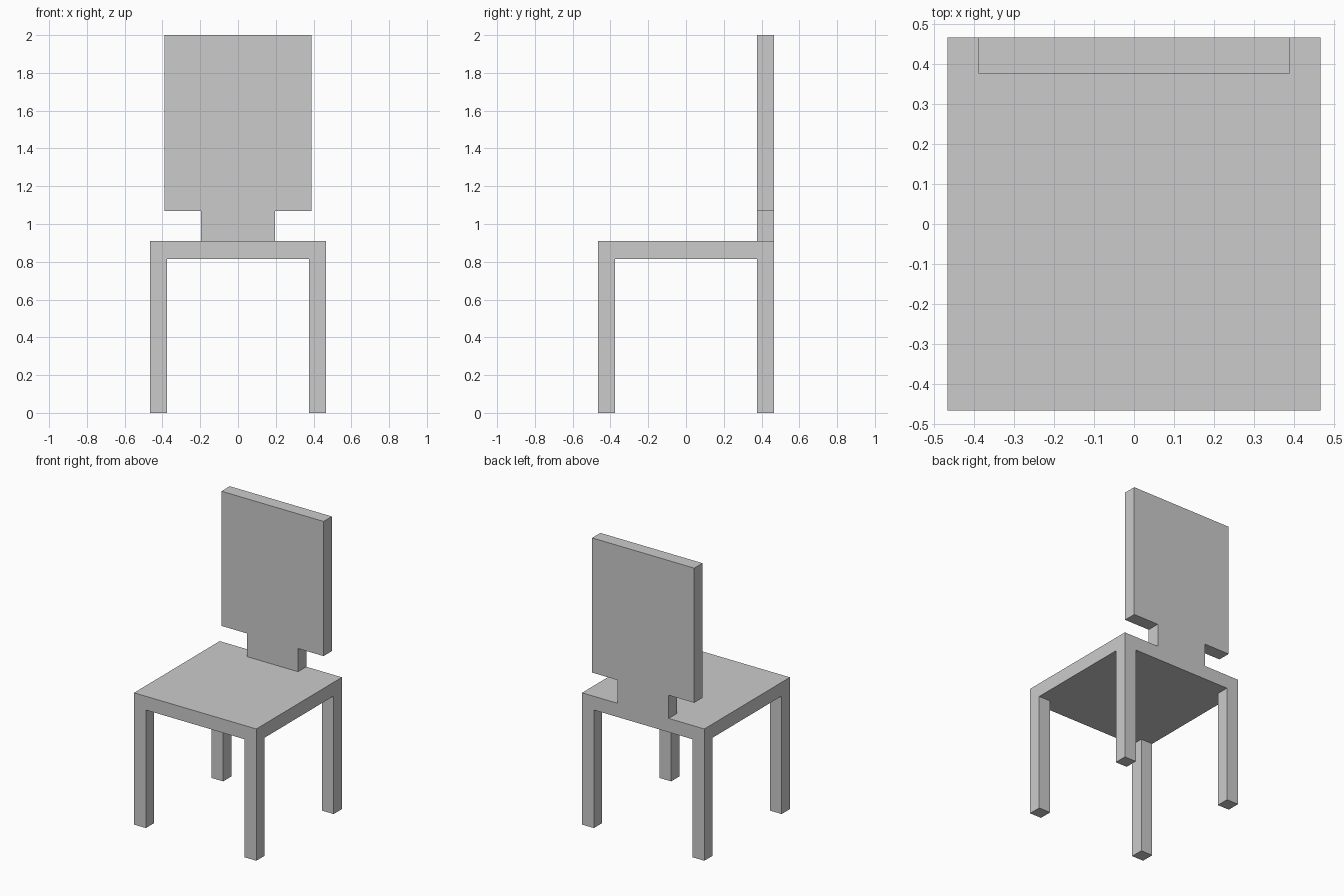
import bpy, bmesh

if "Cube" in bpy.data.objects:
    bpy.data.objects.remove(bpy.data.objects["Cube"])

HALF = 0.467        # half width of the seat
INNER = 0.377       # inner side of legs and front of backrest
SEAT_BOTTOM, SEAT_TOP, TOP = 0.815, 0.91, 2.0


def finish(bm, name):
    bmesh.ops.recalc_face_normals(bm, faces=bm.faces)
    mesh = bpy.data.meshes.new(name)
    bm.to_mesh(mesh)
    bm.free()
    obj = bpy.data.objects.new(name, mesh)
    bpy.context.collection.objects.link(obj)
    return obj


def extrude(bm, faces, offset):
    new = bmesh.ops.extrude_face_region(bm, geom=faces, use_keep_orig=False)
    verts = [g for g in new["geom"] if isinstance(g, bmesh.types.BMVert)]
    bmesh.ops.translate(bm, verts=verts, vec=offset)
    bmesh.ops.delete(bm, geom=[f for f in faces if f.is_valid], context="FACES")


# Seat with legs: slab whose underside corners are extruded to the floor
bm = bmesh.new()
bmesh.ops.create_cube(bm, size=1)
for v in bm.verts:
    v.co.x *= 2 * HALF
    v.co.y *= 2 * HALF
    v.co.z = SEAT_TOP if v.co.z > 0 else SEAT_BOTTOM
for axis in ((1, 0, 0), (0, 1, 0)):
    for s in (-INNER, INNER):
        bmesh.ops.bisect_plane(bm, geom=bm.verts[:] + bm.edges[:] + bm.faces[:],
                               plane_co=[a * s for a in axis], plane_no=axis)
bm.normal_update()
corners = []
for f in bm.faces:
    c = f.calc_center_median()
    if f.normal.z < -0.5 and abs(c.x) > INNER and abs(c.y) > INNER:
        corners.append(f)
extrude(bm, corners, (0, 0, -SEAT_BOTTOM))
finish(bm, "seat_and_legs")

# Backrest: wide panel on a narrow neck, flush with the rear of the seat
half_profile = [(0.195, SEAT_TOP), (0.195, 1.07), (0.39, 1.07), (0.39, TOP)]
outline = half_profile + [(-x, z) for x, z in reversed(half_profile)]
bm = bmesh.new()
face = bm.faces.new([bm.verts.new((x, INNER, z)) for x, z in outline])
new = bmesh.ops.extrude_face_region(bm, geom=[face], use_keep_orig=True)
verts = [g for g in new["geom"] if isinstance(g, bmesh.types.BMVert)]
bmesh.ops.translate(bm, verts=verts, vec=(0, HALF - INNER, 0))
finish(bm, "backrest")
